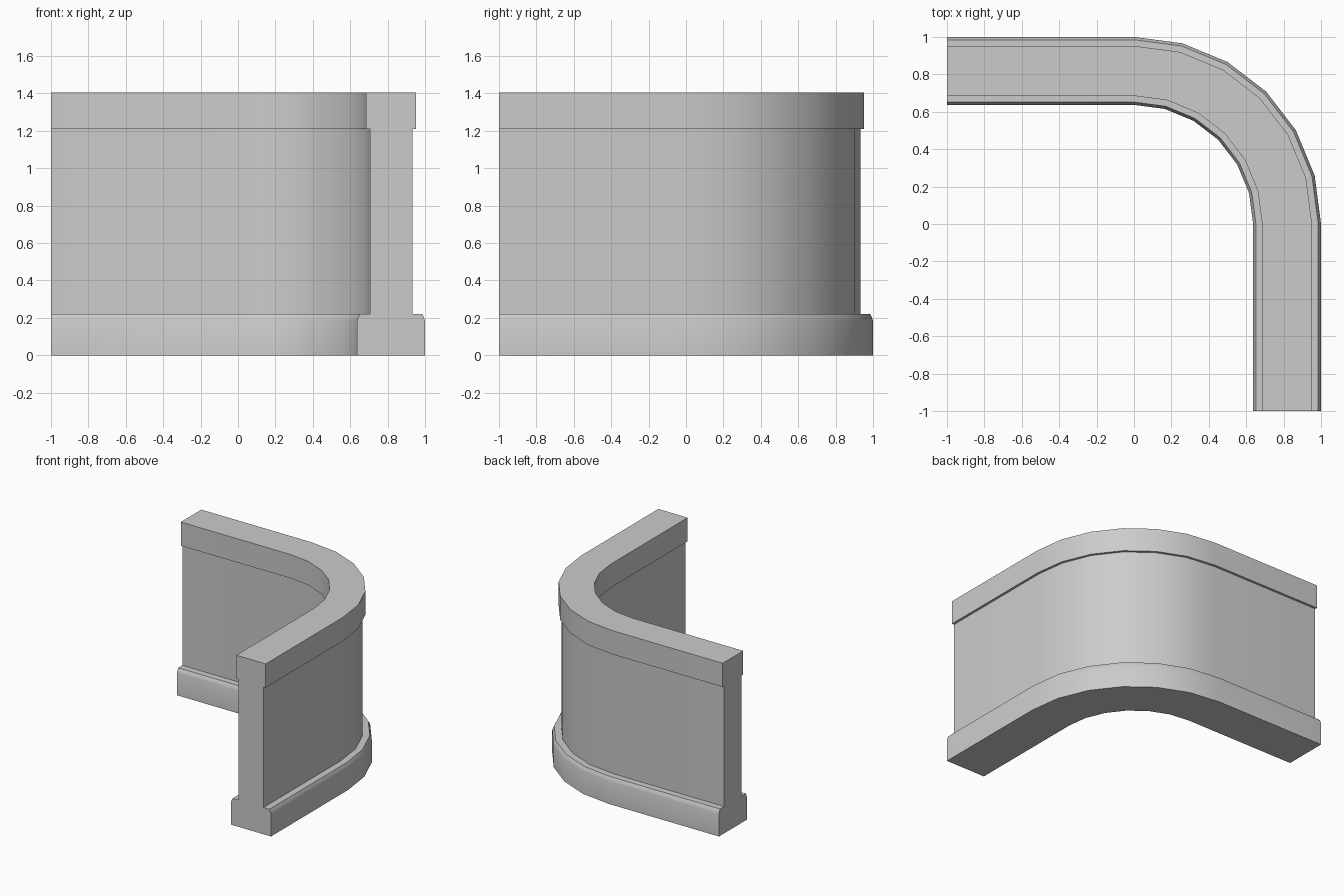
import bpy, bmesh, math

if "Cube" in bpy.data.objects:
    bpy.data.objects.remove(bpy.data.objects["Cube"])

# Wall cross-section: (distance from the bend centre, height)
PROFILE = [
    (0.637, 0.0), (1.0, 0.0),                                   # plinth bottom
    (1.0, 0.185), (0.995, 0.2), (0.985, 0.22),                  # outer plinth edge
    (0.932, 0.22), (0.932, 1.21), (0.952, 1.21),                # outer wall face
    (0.952, 1.405), (0.685, 1.405),                             # coping top
    (0.685, 1.21), (0.705, 1.21), (0.705, 0.22),                # inner wall face
    (0.652, 0.22), (0.642, 0.2), (0.637, 0.185),                # inner plinth edge
]
BEND_STEPS = 6

# Path stations: straight run, quarter bend, straight run (angle, offset x, offset y)
stations = [(0.0, 0.0, -1.0)]
stations += [(math.pi / 2 * i / BEND_STEPS, 0.0, 0.0) for i in range(BEND_STEPS + 1)]
stations += [(math.pi / 2, -1.0, 0.0)]

# Sweep the cross-section along the path
bm = bmesh.new()
rings = [[bm.verts.new((r * math.cos(a) + ox, r * math.sin(a) + oy, z)) for r, z in PROFILE]
         for a, ox, oy in stations]
n = len(PROFILE)
for ring, following in zip(rings, rings[1:]):
    for i in range(n):
        j = (i + 1) % n
        bm.faces.new((ring[i], ring[j], following[j], following[i]))

# Flat end faces
bm.faces.new(rings[0])
bm.faces.new(rings[-1])
bmesh.ops.recalc_face_normals(bm, faces=bm.faces[:])

mesh = bpy.data.meshes.new("corner_wall")
bm.to_mesh(mesh)
bm.free()
wall = bpy.data.objects.new("corner_wall", mesh)
bpy.context.collection.objects.link(wall)

# Smooth bend with crisp mouldings
bpy.context.view_layer.objects.active = wall
wall.select_set(True)
bpy.ops.object.shade_smooth_by_angle(angle=math.radians(30))
